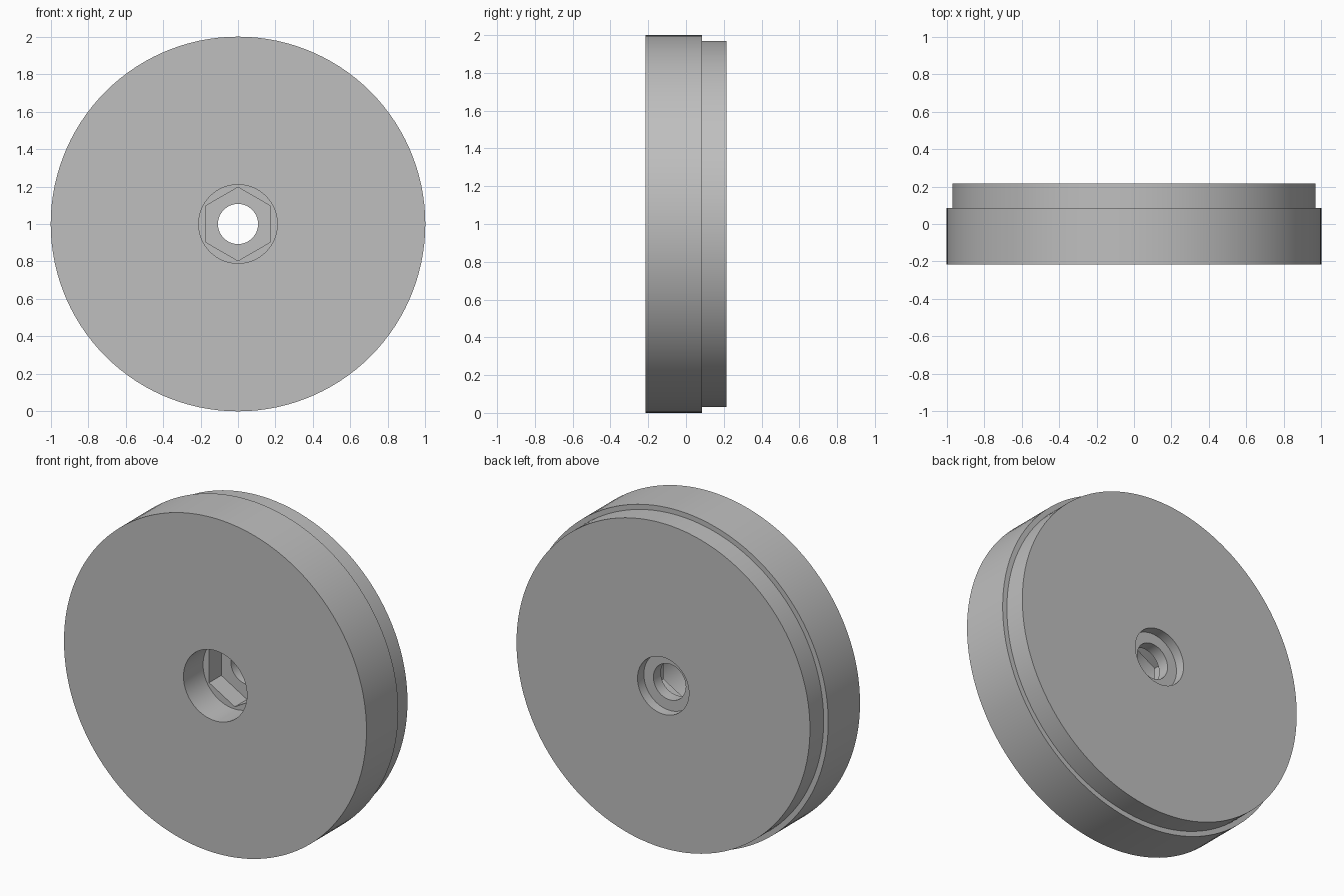
import bpy, bmesh, math

cube = bpy.data.objects.get("Cube")
if cube:
    bpy.data.objects.remove(cube, do_unlink=True)

SEGMENTS = 120
HEX_FLAT = 0.17

grey = bpy.data.materials.new("plain grey")
grey.use_nodes = True
colour = (0.52, 0.52, 0.52, 1)
grey.diffuse_color = colour
grey.node_tree.nodes["Principled BSDF"].inputs["Base Color"].default_value = colour


def hexagon(a):
    # Radius of a point-up hexagon at angle a from the x axis
    sector = math.pi / 3
    return HEX_FLAT / math.cos((a + sector / 2) % sector - sector / 2)


def circle(r):
    return lambda a: r


def lathe(name, profile, material):
    # Sweep a closed profile of (radius function, y) around the y axis
    bm = bmesh.new()
    angles = [i * math.tau / SEGMENTS for i in range(SEGMENTS)]
    rings = [[bm.verts.new((f(a) * math.cos(a), y, 1 + f(a) * math.sin(a)))
              for a in angles] for f, y in profile]
    for k, ring in enumerate(rings):
        after = rings[(k + 1) % len(rings)]
        for i in range(SEGMENTS):
            j = (i + 1) % SEGMENTS
            bm.faces.new((ring[i], ring[j], after[j], after[i]))
    bmesh.ops.recalc_face_normals(bm, faces=bm.faces)
    mesh = bpy.data.meshes.new(name)
    bm.to_mesh(mesh)
    bm.free()
    mesh.materials.append(material)
    obj = bpy.data.objects.new(name, mesh)
    bpy.context.collection.objects.link(obj)
    bpy.ops.object.select_all(action="DESELECT")
    obj.select_set(True)
    bpy.context.view_layer.objects.active = obj
    bpy.ops.object.shade_smooth_by_angle(angle=math.radians(30))
    return obj


FRONT, BACK, STEP = -0.215, 0.215, 0.085
HEX_OPENING, HEX_FLOOR, BACK_RECESS = -0.03, 0.085, 0.155

lathe("wheel_disc", [
    # Stepped rim
    (circle(1.0), FRONT),
    (circle(1.0), STEP),
    (circle(0.97), STEP),
    (circle(0.97), BACK),
    # Back recess and through hole
    (circle(0.17), BACK),
    (circle(0.17), BACK_RECESS),
    (circle(0.107), BACK_RECESS),
    (circle(0.107), HEX_FLOOR),
    # Hexagonal nut pocket and front bore
    (hexagon, HEX_FLOOR),
    (hexagon, HEX_OPENING),
    (circle(0.21), HEX_OPENING),
    (circle(0.21), FRONT),
], grey)
